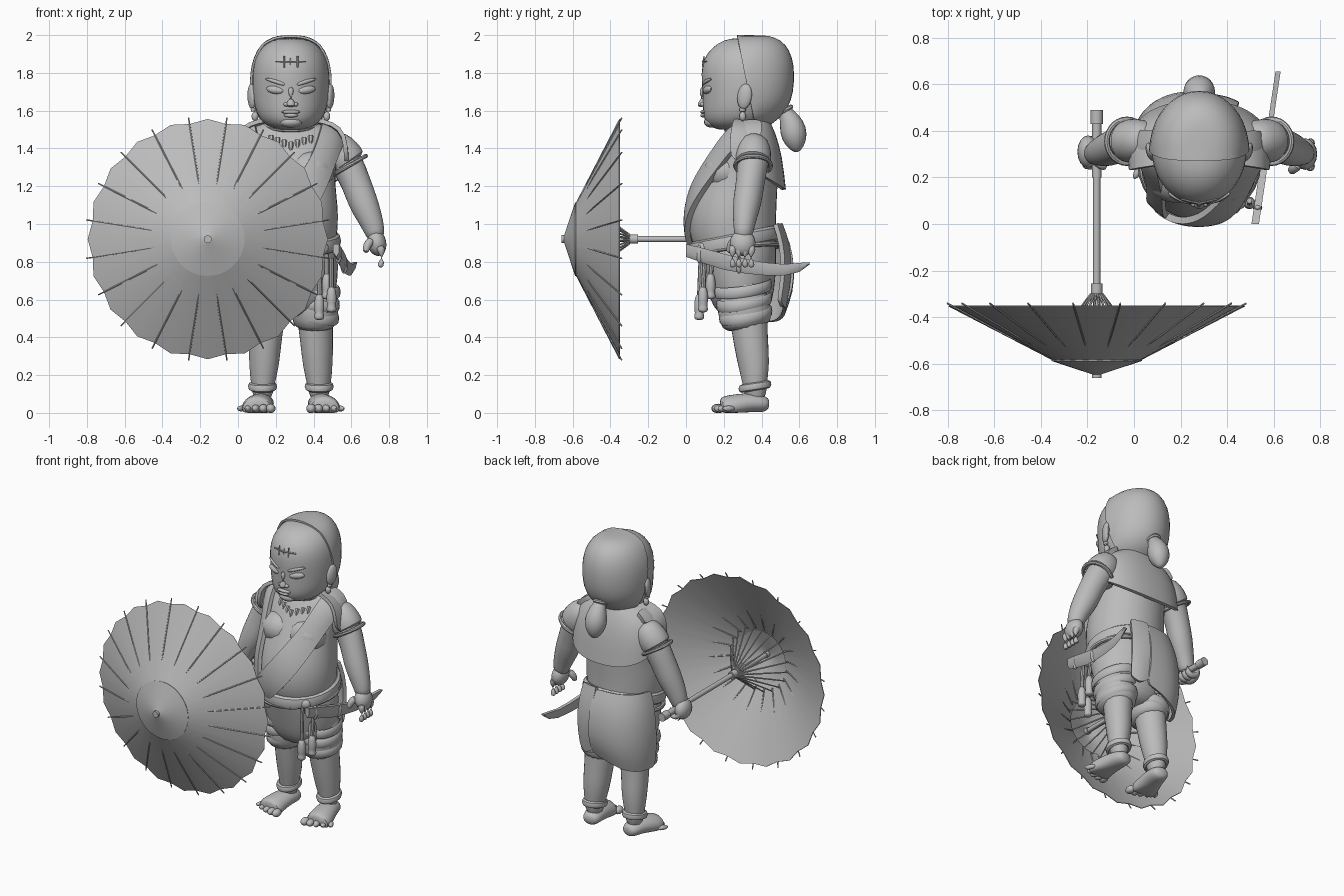
import bpy, bmesh, math
from mathutils import Vector, Matrix

if "Cube" in bpy.data.objects:
    bpy.data.objects.remove(bpy.data.objects["Cube"])

CX = 0.28  # body centre line; x below is measured from it
grey = bpy.data.materials.new("clay grey")
grey.use_nodes = True
grey.diffuse_color = (0.5, 0.5, 0.5, 1)
grey.node_tree.nodes["Principled BSDF"].inputs["Base Color"].default_value = (0.5, 0.5, 0.5, 1)
made = []


def make(name, bm, sub=0, thick=0, wrap=None, gap=0.024):
    bmesh.ops.recalc_face_normals(bm, faces=bm.faces)
    for v in bm.verts:  # soles rest flat on the ground
        v.co.z = max(v.co.z, 0)
        v.co.x += CX
    mesh = bpy.data.meshes.new(name)
    bm.to_mesh(mesh)
    bm.free()
    mesh.materials.append(grey)
    ob = bpy.data.objects.new(name, mesh)
    bpy.context.collection.objects.link(ob)
    if wrap:
        m = ob.modifiers.new("wrap", 'SHRINKWRAP')
        m.target, m.offset, m.wrap_mode = wrap, gap, 'OUTSIDE_SURFACE'
    if sub:
        m = ob.modifiers.new("round", 'SUBSURF')
        m.levels = m.render_levels = sub
    if thick:
        m = ob.modifiers.new("thickness", 'SOLIDIFY')
        m.thickness, m.offset = thick, 0
    made.append(ob)
    return ob


def skin(bm, rings, closed=True, caps=True):
    rows = [[bm.verts.new(p) for p in r] for r in rings]
    n = len(rows[0])
    for a, b in zip(rows, rows[1:]):
        for i in range(n if closed else n - 1):
            j = (i + 1) % n
            bm.faces.new((a[i], a[j], b[j], b[i]))
    if closed and caps:
        bm.faces.new(rows[0])
        bm.faces.new(rows[-1])


def turn(n):
    return [2 * math.pi * i / n for i in range(n)]


# horizontal sections: (z, front y, back y, half width)
def loft_mesh(rings, n=20):
    bm = bmesh.new()
    skin(bm, [[(w * math.cos(t), (f + b) / 2 + (b - f) / 2 * math.sin(t), z)
               for t in turn(n)] for z, f, b, w in rings])
    return bm


# tube along (x, y, z, radius) points
def tube(name, pts, n=12, sub=1, flat=1.0, side=1):
    bm = bmesh.new()
    p = [Vector((side * q[0], q[1], q[2])) for q in pts]
    rings = []
    for i, c in enumerate(p):
        d = p[min(i + 1, len(p) - 1)] - p[max(i - 1, 0)]
        rot = d.to_track_quat('Z', 'Y')
        r = pts[i][3]
        rings.append([c + rot @ Vector((r * flat * math.cos(t), r * math.sin(t), 0)) for t in turn(n)])
    skin(bm, rings)
    return make(name, bm, sub)


def ball(name, c, size, rot=(0, 0, 0)):
    bm = bmesh.new()
    bmesh.ops.create_uvsphere(bm, u_segments=16, v_segments=10, radius=1)
    m = Matrix.Rotation(rot[2], 4, 'Z') @ Matrix.Rotation(rot[1], 4, 'Y') @ Matrix.Rotation(rot[0], 4, 'X')
    bmesh.ops.transform(bm, matrix=Matrix.Translation(c) @ m @ Matrix.Diagonal((*size, 1)), verts=bm.verts)
    return make(name, bm)


def hoop(name, c, rx, ry, r, tilt=0, lean=0, tall=1.0):
    bm = bmesh.new()
    rings = []
    for t in turn(28) + [0]:
        rings.append([(c[0] + (rx + r * math.cos(u)) * math.cos(t), c[1] + (ry + r * math.cos(u)) * math.sin(t),
                       c[2] + r * tall * math.sin(u) + tilt * math.sin(t) + lean * math.cos(t)) for u in turn(8)])
    skin(bm, rings, caps=False)
    bmesh.ops.remove_doubles(bm, verts=bm.verts, dist=0.0001)
    return make(name, bm)


def ribbon(name, mids, width, wrap, thick):
    bm = bmesh.new()
    rows = []
    for i, m in enumerate(mids):
        p = Vector(m)
        d = Vector(mids[min(i + 1, len(mids) - 1)]) - Vector(mids[max(i - 1, 0)])
        out = p - Vector((0, 0.3, p.z if p.z < 1.4 else 1.3))
        across = d.cross(out).normalized()
        rows.append([p + across * width * k for k in (-0.5, -0.25, 0, 0.25, 0.5)])
    skin(bm, rows, closed=False)
    return make(name, bm, 2, thick, wrap)


def boxy(v):
    return math.copysign(abs(v) ** 0.82, v)


# cloth sheet curving round the back between two angles
def drape(name, a0, a1, rows, sag, thick=0.02, slant=0.0):
    bm = bmesh.new()
    n = 14
    grid = []
    for k, (z, rx, back) in enumerate(rows):
        row = []
        for i in range(n + 1):
            u = i / n
            a = math.radians(a0 + (a1 - a0) * u)
            s = k / (len(rows) - 1)
            row.append((rx * boxy(math.sin(a)), 0.3 + (back - 0.3) * boxy(math.cos(a)),
                        z - sag * s * math.sin(math.pi * u) - slant * s * (1 - u)))
        grid.append(row)
    skin(bm, grid, closed=False)
    return make(name, bm, 1, thick)


# torso and shorts
torso = make("torso", loft_mesh([
    (0.82, .08, .46, .21), (.88, .035, .48, .24), (.96, .012, .48, .25), (1.05, .01, .48, .255),
    (1.15, .03, .485, .245), (1.25, .08, .49, .235), (1.35, .13, .49, .25), (1.43, .18, .48, .265),
    (1.49, .22, .46, .25), (1.515, .24, .44, .2), (1.54, .25, .42, .11), (1.6, .25, .4, .09)]), 1)
make("shorts_seat", loft_mesh([(.5, .2, .4, .12), (.56, .14, .45, .21), (.65, .11, .47, .245),
                               (.76, .08, .48, .255), (.86, .05, .48, .25), (.93, .05, .48, .235)]), 1)
ball("navel", (0, .012, 1.0), (.014, .01, .018))

# head and hair cap
HEAD = [(1.495, .17, .36, .07), (1.52, .115, .42, .13), (1.56, .09, .48, .172), (1.62, .085, .53, .196),
        (1.7, .085, .555, .207), (1.8, .075, .56, .208), (1.88, .09, .55, .193), (1.94, .14, .515, .155),
        (1.975, .2, .46, .1), (1.985, .26, .4, .04)]
make("head", loft_mesh(HEAD), 1)
bm = loft_mesh([(z + (.009 if z > 1.9 else 0), f, b + .012, w + .003) for z, f, b, w in HEAD])
bmesh.ops.bisect_plane(bm, geom=bm.verts[:] + bm.edges[:] + bm.faces[:], plane_co=(0, .27, 2),
                       plane_no=(0, 1, .2), clear_inner=True)
make("hair_cap", bm, 1, .012)
tube("ponytail", [(0, .49, 1.62, .03), (0, .53, 1.59, .04), (0, .56, 1.53, .07), (0, .575, 1.46, .075),
                  (0, .585, 1.4, .04), (0, .59, 1.38, .01)])
hoop("hair_tie", (0, .52, 1.6), .035, .035, .013, .02)

# face
tube("nose", [(0, .095, 1.73, .014), (0, .08, 1.68, .018), (0, .08, 1.645, .029), (0, .092, 1.62, .022)])
for name, z, w in (("upper_lip", 1.593, .05), ("lower_lip", 1.575, .038)):
    ball(name, (0, .092, z), (w, .016, .011))
ball("chin", (0, .135, 1.54), (.06, .04, .03))
for x, tall in ((-.035, .03), (0, .018), (.035, .03)):
    tube("forehead_stitch", [(x, .088, 1.86 - tall, .004), (x, .096, 1.86 + tall, .004)], 6, 0)
tube("forehead_scar", [(-.08, .107, 1.86, .004), (0, .088, 1.86, .005), (.08, .107, 1.86, .004)], 6, 0)

for s, tag in ((1, "left"), (-1, "right")):
    # face sides
    ball(tag + "_eye", (s * .084, .113, 1.71), (.05, .018, .021), (0, s * -.15, s * .35))
    tube(tag + "_brow", [(.025, .09, 1.735, .01), (.08, .102, 1.755, .014), (.14, .137, 1.77, .006)], 8, 1, 1, s)
    ball(tag + "_nostril", (s * .025, .088, 1.633), (.014, .014, .011))
    ball(tag + "_ear", (s * .208, .31, 1.675), (.02, .04, .068), (-.15, 0, s * -.3))
    hoop(tag + "_earring_loop", (s * .2, .3, 1.605), .008, .012, .005, 0, 0, 2)
    ball(tag + "_earring", (s * .19, .3, 1.57), (.018, .018, .025))
    ball(tag + "_chest", (s * .1, .21, 1.28), (.13, .12, .11))
    # arm
    tube(tag + "_arm", [(.18, .36, 1.44, .05), (.23, .36, 1.41, .09), (.295, .355, 1.33, .092), (.345, .34, 1.22, .08),
                        (.38, .325, 1.12, .083), (.42, .31, 1.03, .068), (.445, .305, .96, .056),
                        (.45, .3, .92, .05)], 14, 1, .95, s)
    tube(tag + "_sleeve", [(.21, .36, 1.465, .06), (.245, .36, 1.405, .1), (.295, .355, 1.34, .104),
                           (.312, .355, 1.315, .1)], 14, 1, .95, s)
    hoop(tag + "_arm_band", (s * .31, .355, 1.31), .086, .094, .012, 0, s * .05)
    # leg and foot
    tube(tag + "_leg", [(.125, .32, .62, .12), (.13, .335, .46, .1), (.138, .345, .36, .095), (.142, .36, .25, .087),
                        (.15, .365, .15, .068), (.15, .37, .06, .062)], 14, 1, .92, s)
    tube(tag + "_shorts_leg", [(.12, .3, .72, .15), (.128, .3, .6, .158), (.128, .315, .5, .145),
                               (.128, .325, .435, .122)], 16, 1, .88, s)
    for k in range(3):
        hoop(tag + "_shorts_fold", (s * .128, .3 + .008 * k, .66 - .07 * k), .125 - .004 * k, .145 - .007 * k,
             .01, .02, s * -.02, 3)
    hoop(tag + "_ankle_cuff", (s * .15, .365, .14), .06, .07, .017, .012, 0, 1.3)
    tube(tag + "_foot", [(.142, .44, .045, .025), (.145, .42, .046, .045), (.155, .35, .056, .052),
                         (.172, .27, .042, .06), (.18, .21, .024, .068), (.18, .18, .022, .055)], 14, 1, 1.3, s)
    for k in range(5):
        big = .03 - .003 * k
        ball(tag + "_toe", (s * (.107 + .039 * k), .17 + .0035 * k * k, .023), (big * .85, .036, big * .85),
             (0, 0, s * .12 * k))
    ball(tag + "_belt_knot", (s * .16, .09, .87), (.04, .03, .035))

# left hand hangs open
ball("left_palm", (.455, .3, .9), (.05, .068, .07), (0, -.2, 0))
for k in range(4):
    y = .25 + .033 * k
    tube("left_finger", [(.468, y, .89, .026), (.484, y - .005, .845, .024), (.482, y - .005, .80, .022),
                         (.47, y, .768, .016)], 8)
tube("left_thumb", [(.43, .26, .92, .028), (.4, .235, .885, .024), (.395, .225, .845, .018)], 8)

# right hand closes round the pole
ball("right_palm", (-.478, .31, .92), (.045, .07, .065))
for k in range(4):
    y = .255 + .034 * k
    tube("right_finger", [(-.492, y, .93, .022), (-.478, y, .885, .023), (-.43, y, .87, .022),
                          (-.4, y, .91, .021), (-.415, y, .935, .014)], 8)
tube("right_thumb", [(-.455, .28, .95, .022), (-.42, .25, .955, .02), (-.4, .24, .93, .014)], 8)

# straps, cape and necklace
ribbon("long_strap", [(.23, .4, 1.5), (.235, .3, 1.51), (.225, .21, 1.46), (.185, .13, 1.36), (.13, .07, 1.25),
                      (.06, .02, 1.13), (-.02, 0, 1.02), (-.1, .01, .93), (-.15, .05, .88)], .17, torso, .03)
ribbon("short_strap", [(-.22, .4, 1.5), (-.225, .3, 1.51), (-.215, .21, 1.45), (-.2, .14, 1.33), (-.19, .1, 1.2),
                       (-.18, .08, 1.08), (-.16, .06, .95)], .09, torso, .025)
drape("cape", -105, 105, [(1.55, .13, .43), (1.535, .23, .465), (1.475, .295, .5), (1.35, .3, .52)], .17, .022)
hoop("collar", (0, .33, 1.53), .135, .115, .014, .03)
for k in range(-3, 4):
    x, y, z = k * .035, .18 + abs(k) * .012, 1.43 + abs(k) * .012
    tube("necklace_tooth", [(x, y, z, .014), (x, y - .015, z - .025, .012), (x, y - .02, z - .055, .002)], 6, 0)

# belts and hanging cloth
hoop("sash_belt", (0, .26, .91), .242, .225, .024, .045, 0, 1.7)
hoop("rope_belt", (0, .265, .86), .25, .23, .014, .03, .02)
drape("back_cloth", -85, 8, [(.99, .24, .5), (.9, .27, .545), (.78, .285, .565), (.66, .285, .56), (.57, .27, .52)],
      .04, .02, .08)
drape("tail_cloth", 6, 34, [(1.0, .24, .5), (.9, .26, .54), (.75, .27, .555), (.6, .26, .525)], .04, .025)

# hanging pouches
for x, y, top, low in ((.15, .08, .86, .49), (.215, .1, .82, .53), (.19, .14, .84, .6)):
    tube("pouch_cord", [(x, y, top, .012), (x, y - .01, low + .12, .012)], 8, 0)
    tube("pouch", [(x, y - .01, low + .14, .012), (x, y - .01, low + .12, .026), (x, y - .01, low + .06, .03),
                   (x, y - .01, low + .04, .022), (x, y - .01, low + .02, .03), (x, y - .01, low, .024)], 10)

# curved sword at the left hip: (y, mid height, half height)
bm = bmesh.new()
rings = []
for y, z, h in ((0, .86, .034), (.1, .83, .04), (.2, .8, .042), (.32, .775, .038), (.42, .762, .034),
                (.52, .757, .03), (.6, .77, .024), (.655, .792, .006)):
    x = .24 + .15 * y
    t = .016 if y < .3 else .011
    rings.append([(x - t, y, z - h * .3), (x, y, z - h), (x + t, y, z - h * .3), (x + t, y, z + h), (x - t, y, z + h)])
skin(bm, rings)
make("curved_sword", bm)
for y, z in ((.07, .84), (.28, .785)):
    ball("sword_fitting", (.24 + .15 * y, y, z), (.02, .016, .048))

# parasol, centred on its own pole
PX, PZ, RIBS = -.44, .92, 20


def around(r, a, y):
    return (PX + r * math.cos(a), y, PZ + r * math.sin(a))


bm = bmesh.new()
rings = []
for r, y in ((.175, -.59), (.635, -.352)):
    rings.append([around(r * (.97 if i % 2 and r > .5 else 1), t, y) for i, t in enumerate(turn(2 * RIBS))])
skin(bm, rings, caps=False)
make("parasol_canopy", bm, 0, .004)
bm = bmesh.new()
skin(bm, [[around(r, t, y) for t in turn(40)] for r, y in ((.02, -.645), (.195, -.587), (.193, -.58))], caps=False)
make("parasol_cap", bm)
for k in range(RIBS):
    a = 2 * math.pi * (k + .5) / RIBS
    tube("parasol_rib", [(*around(.2, a, -.568), .004), (*around(.38, a, -.484), .004),
                         (*around(.65, a, -.34), .004)], 6, 0)
    tube("parasol_stretcher", [(*around(.025, a, -.3), .005), (*around(.22, a, -.56), .004)], 6, 0)
for name, y0, y1, r in (("pole", -.64, .49, .016), ("ferrule", -.66, -.62, .021), ("runner", -.33, -.29, .02),
                        ("runner_collar", -.3, -.255, .025), ("pole_grip", .2, .44, .02), ("pole_end", .43, .49, .027)):
    tube("parasol_" + name, [(PX, y0, PZ, r), (PX, y1, PZ, r)], 14, 0)

# bake modifiers, then smooth shading with crisp edges
bpy.ops.object.select_all(action='DESELECT')
for ob in made:
    ob.select_set(True)
bpy.context.view_layer.objects.active = made[0]
bpy.ops.object.convert(target='MESH')
bpy.ops.object.shade_smooth_by_angle(angle=math.radians(40))
